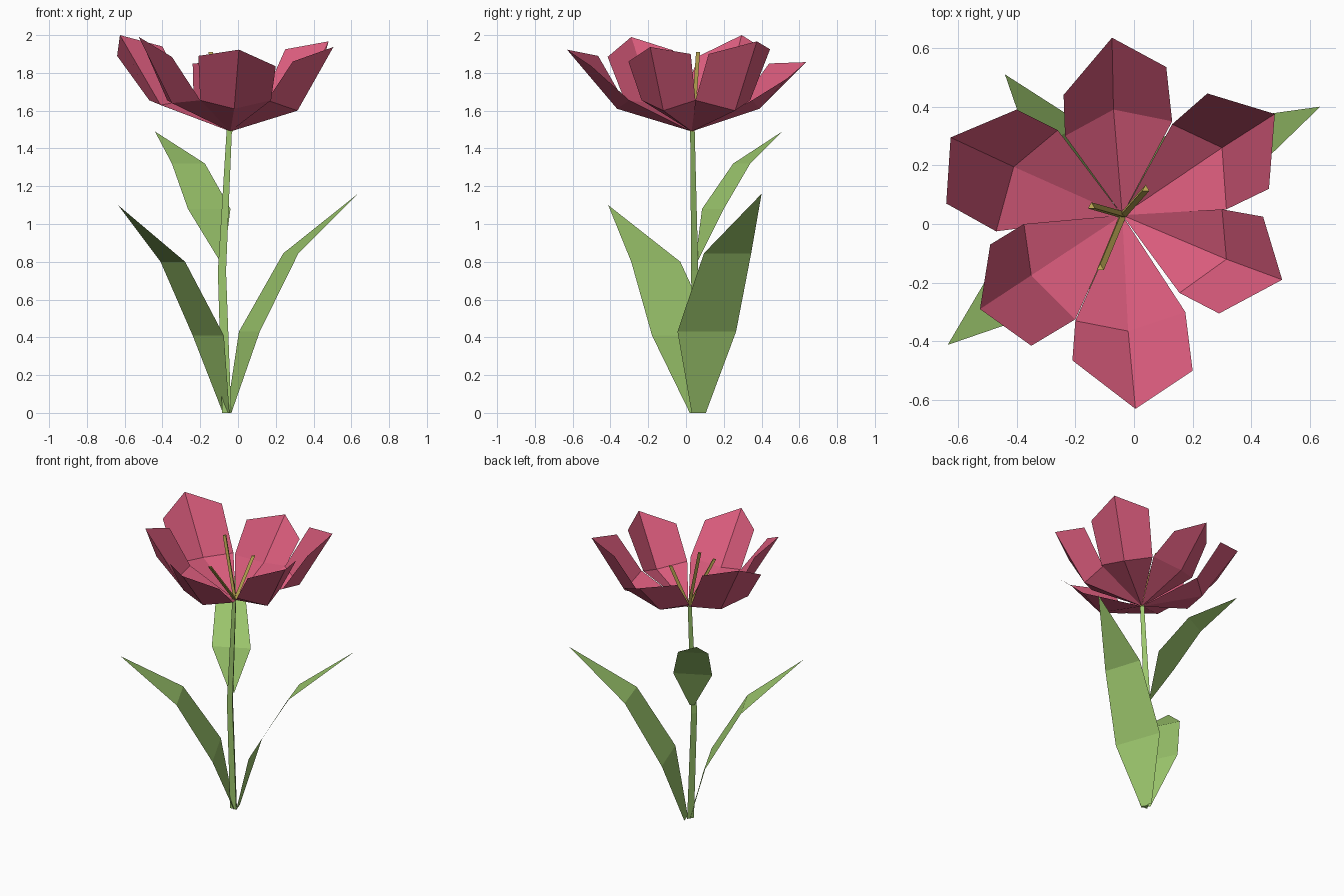
import bpy, bmesh, math
from mathutils import Vector

if "Cube" in bpy.data.objects:
    bpy.data.objects.remove(bpy.data.objects["Cube"])


def material(name, rgb):
    m = bpy.data.materials.new(name)
    m.diffuse_color = (*rgb, 1)
    m.use_nodes = True
    m.node_tree.nodes["Principled BSDF"].inputs["Base Color"].default_value = m.diffuse_color
    return m


PINK = material("petal_pink", (0.69, 0.105, 0.20))
GREEN = material("leaf_green", (0.34, 0.58, 0.155))
YELLOW = material("stamen_yellow", (0.58, 0.45, 0.10))
HEART = (-0.04, 0.03, 1.49)   # where petals and stamens meet the stem


def make(name, verts, faces, mat, sheet=True):
    """Flat-faced mesh; open sheets face upward, solids face outward."""
    bm = bmesh.new()
    vs = [bm.verts.new(v) for v in verts]
    for f in faces:
        bm.faces.new([vs[i] for i in f])
    bm.normal_update()
    if sheet:
        for f in bm.faces:
            if f.normal.z < 0:
                f.normal_flip()
    else:
        bmesh.ops.recalc_face_normals(bm, faces=bm.faces)
    me = bpy.data.meshes.new(name)
    bm.to_mesh(me)
    bm.free()
    me.materials.append(mat)
    ob = bpy.data.objects.new(name, me)
    bpy.context.collection.objects.link(ob)


def rod(name, path, radii, mat, turn=math.pi / 2):
    """Three-sided tube along a mostly upright path."""
    verts, faces = [], []
    for p, r in zip(path, radii):
        for k in range(3):
            a = turn + k * math.tau / 3
            verts.append(Vector(p) + Vector((r * math.cos(a), r * math.sin(a), 0)))
    for i in range(len(path) - 1):
        for k in range(3):
            a, b = 3 * i + k, 3 * i + (k + 1) % 3
            faces.append((a, b, b + 3, a + 3))
    n = len(verts)
    faces += [(2, 1, 0), (n - 3, n - 2, n - 1)]
    make(name, verts, faces, mat, sheet=False)


def petal(name, mid, tip, ridge_z=1.61, side_z=1.655):
    """Cupped petal: a point at the heart, a folded middle row and a tip row."""
    rows = [(x, y, z) for (x, y), z in zip(mid, (side_z, ridge_z, side_z))]
    make(name, [HEART] + rows + list(tip),
         [(0, 2, 1), (0, 3, 2), (1, 2, 5, 4), (2, 3, 6, 5)], PINK)


def leaf(name, rows, tip):
    """Blade: pairs of edge points from the foot up, ending in a tip."""
    verts = [p for r in rows for p in r] + [tip]
    faces = [(2 * i, 2 * i + 1, 2 * i + 3, 2 * i + 2) for i in range(len(rows) - 1)]
    n = len(verts)
    make(name, verts, faces + [(n - 3, n - 2, n - 1)], GREEN)


# Petals, going round clockwise from the back
petal("petal_back", [(-.235, .30), (-.07, .39), (.13, .35)],
      [(-.24, .44, 1.85), (-.075, .635, 1.857), (.11, .535, 1.77)])
petal("petal_back_right", [(.13, .34), (.30, .26), (.315, .05)],
      [(.25, .445, 1.925), (.48, .375, 1.967), (.46, .12, 1.90)], 1.60)
petal("petal_front_right", [(.30, .05), (.315, -.12), (.155, -.235)],
      [(.44, .025, 1.90), (.505, -.19, 1.937), (.29, -.305, 1.86)], 1.60)
petal("petal_front", [(.175, -.30), (-.02, -.365), (-.20, -.33)],
      [(.20, -.50, 1.835), (.005, -.63, 1.923), (-.21, -.465, 1.89)])
petal("petal_front_left", [(-.20, -.325), (-.35, -.175), (-.375, 0)],
      [(-.35, -.415, 1.885), (-.525, -.29, 1.99), (-.49, -.07, 1.92)], 1.64)
petal("petal_back_left", [(-.47, -.025), (-.41, .195), (-.26, .32)],
      [(-.64, .07, 1.89), (-.625, .295, 2.0), (-.40, .39, 1.94)], 1.63)

# Stamens
for i, t in enumerate([(-.145, .06, 1.91), (.04, .12, 1.79), (-.115, -.15, 1.775)]):
    rod(f"stamen_{i + 1}", [HEART, t], (.014, .014), YELLOW)

# Stem
rod("stem", [(-.06, .045, 0), (-.085, .04, .75), (-.046, .03, 1.5)],
    (.028, .025, .016), GREEN)

# Leaves
leaf("leaf_left", [((-.08, .07, 0), (-.045, .02, 0)),
                   ((-.24, .15, .41), (-.075, -.18, .41)),
                   ((-.41, -.03, .80), (-.28, -.29, .80))], (-.635, -.412, 1.10))
leaf("leaf_right", [((-.06, .105, 0), (-.035, .03, 0)),
                    ((.005, .265, .43), (.115, -.045, .43)),
                    ((.24, .345, .845), (.32, .095, .845))], (.635, .40, 1.16))
leaf("leaf_back", [((-.10, .05, .81), (-.075, .065, .81)),
                   ((-.265, .085, 1.08), (-.04, .20, 1.08)),
                   ((-.35, .25, 1.32), (-.175, .34, 1.32))], (-.44, .51, 1.49))
